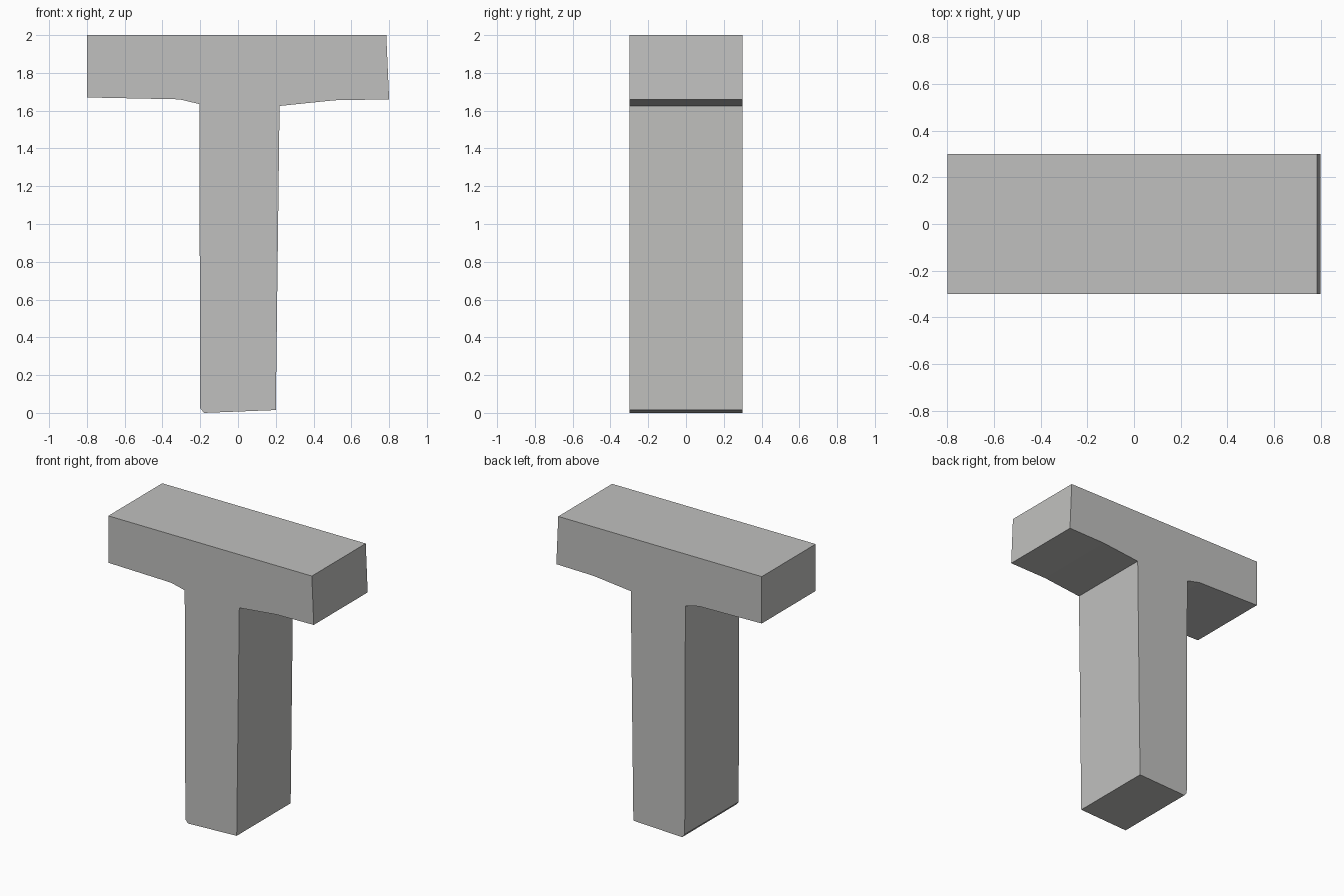
import bpy
import bmesh

if "Cube" in bpy.data.objects:
    bpy.data.objects.remove(bpy.data.objects["Cube"])

DEPTH = 0.6

# Outline of the T-shaped pier in the x-z plane, counter-clockwise from the front
outline = [
    (-0.20, 0.025), (-0.18, 0.0), (0.20, 0.015),     # foot with a chipped corner
    (0.22, 1.625), (0.51, 1.655), (0.80, 1.66),      # right side and arm underside
    (0.785, 2.0), (-0.80, 2.0),                      # top of the crossbeam
    (-0.80, 1.67), (-0.31, 1.66), (-0.205, 1.635),   # left arm underside
]

# Concrete colour
grey = bpy.data.materials.new("concrete_grey")
grey.diffuse_color = (0.53, 0.53, 0.52, 1.0)
grey.use_nodes = True
grey.node_tree.nodes["Principled BSDF"].inputs["Base Color"].default_value = grey.diffuse_color

# Extrude the outline through the depth
bm = bmesh.new()
front = bm.faces.new([bm.verts.new((x, -DEPTH / 2, z)) for x, z in outline])
result = bmesh.ops.extrude_face_region(bm, geom=[front], use_keep_orig=True)
back_verts = [e for e in result["geom"] if isinstance(e, bmesh.types.BMVert)]
bmesh.ops.translate(bm, verts=back_verts, vec=(0, DEPTH, 0))
bmesh.ops.recalc_face_normals(bm, faces=bm.faces[:])

mesh = bpy.data.meshes.new("t_shaped_pier")
bm.to_mesh(mesh)
bm.free()
mesh.materials.append(grey)
pier = bpy.data.objects.new("t_shaped_pier", mesh)
bpy.context.collection.objects.link(pier)
